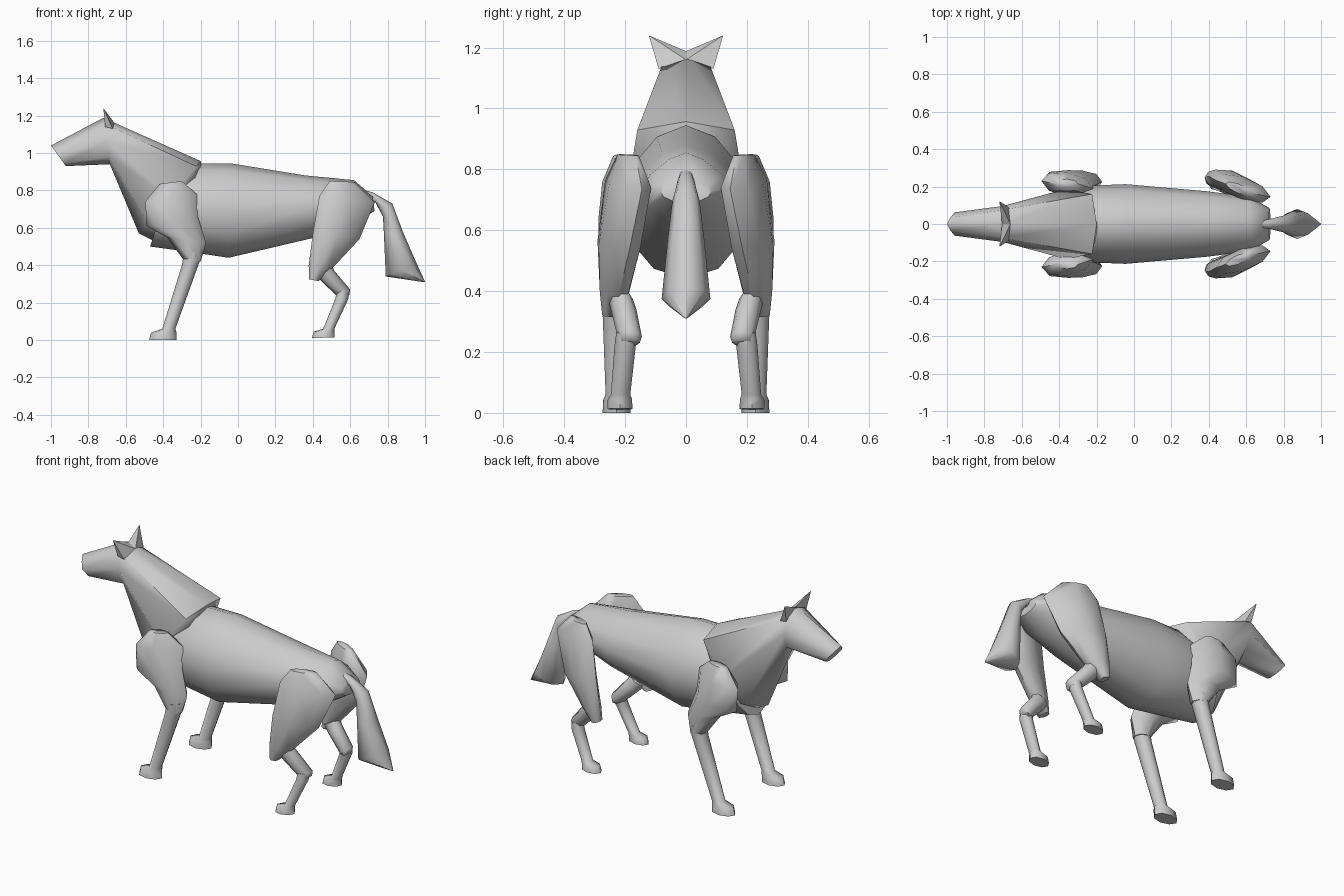
import bpy, bmesh
from math import sin, cos, pi, radians


def finish(name, bm, mirror=False, angle=60):
    bmesh.ops.recalc_face_normals(bm, faces=bm.faces)
    me = bpy.data.meshes.new(name)
    bm.to_mesh(me)
    bm.free()
    ob = bpy.data.objects.new(name, me)
    bpy.context.collection.objects.link(ob)
    bpy.ops.object.select_all(action='DESELECT')
    ob.select_set(True)
    bpy.context.view_layer.objects.active = ob
    bpy.ops.object.shade_smooth_by_angle(angle=radians(angle))
    if mirror:
        m = ob.modifiers.new("mirror", 'MIRROR')
        m.use_axis = (False, True, False)
        m.use_mirror_merge = False
    return ob


def power(v, e):
    return (1 if v >= 0 else -1) * abs(v) ** e


def loft(name, rings, n=8, mirror=False):
    """Each ring: x1, z1, x2, z2 (side-view ends), y centre, half width,
    then optional y skew (end 1 outward) and squareness of the end-1 half."""
    bm = bmesh.new()
    loops = []
    for x1, z1, x2, z2, y, w, *extra in rings:
        skew, e = (extra + [0, 1][len(extra):])
        loop = []
        for i in range(n):
            a = 2 * pi * i / n
            c, s = round(cos(a), 6), round(sin(a), 6)
            if c > 0:
                c, s = power(c, e), power(s, e)
            loop.append(bm.verts.new(((x1 + x2) / 2 + (x1 - x2) / 2 * c,
                                      y + w * s + skew * c,
                                      (z1 + z2) / 2 + (z1 - z2) / 2 * c)))
        loops.append(loop)
    for a, b in zip(loops, loops[1:]):
        for i in range(n):
            j = (i + 1) % n
            bm.faces.new((a[i], a[j], b[j], b[i]))
    bm.faces.new(loops[0])
    bm.faces.new(loops[-1][::-1])
    return finish(name, bm, mirror)


def hull(name, points, mirror=False):
    bm = bmesh.new()
    for p in points:
        bm.verts.new(p)
    bmesh.ops.convex_hull(bm, input=bm.verts[:])
    return finish(name, bm, mirror, 35)


# torso
loft("body", [
    (-0.34, 0.90, -0.47, 0.50, 0, 0.17),
    (-0.22, 0.945, -0.25, 0.47, 0, 0.205, 0, 1.15),
    (-0.04, 0.945, -0.05, 0.44, 0, 0.213, 0, 1.15),
    (0.36, 0.88, 0.42, 0.55, 0, 0.175, 0, 1.15),
    (0.62, 0.855, 0.62, 0.62, 0, 0.145, 0, 1.4),
    (0.72, 0.77, 0.73, 0.69, 0, 0.085)], n=12)

# head and neck, ending in a squared collar over the shoulders
loft("head_and_neck", [
    (-1.0, 1.04, -0.92, 0.93, 0, 0.062, 0, 1.7),
    (-0.72, 1.188, -0.685, 0.94, 0, 0.096, 0, 0.8),
    (-0.20, 0.957, -0.53, 0.57, 0, 0.187, 0, 0.45),
    (-0.19, 0.92, -0.45, 0.53, 0, 0.17)])

# ears
hull("ears", [(-0.72, 0.122, 1.24), (-0.705, 0.0, 1.188), (-0.66, 0.0, 1.16),
              (-0.67, 0.09, 1.13), (-0.71, 0.092, 1.14)], mirror=True)

# tail
loft("tail", [
    (0.64, 0.81, 0.66, 0.74, 0, 0.025),
    (0.72, 0.79, 0.735, 0.735, 0, 0.027),
    (0.825, 0.73, 0.775, 0.66, 0, 0.045),
    (0.885, 0.57, 0.78, 0.57, 0, 0.06),
    (0.955, 0.41, 0.79, 0.34, 0, 0.08),
    (1.0, 0.312, 0.99, 0.31, 0, 0.004)])

# front legs
loft("shoulders", [
    (-0.42, 0.835, -0.30, 0.85, 0.215, 0.025),
    (-0.495, 0.74, -0.22, 0.78, 0.21, 0.065, 0.02),
    (-0.49, 0.61, -0.215, 0.66, 0.22, 0.068, 0.015),
    (-0.38, 0.55, -0.17, 0.52, 0.225, 0.06),
    (-0.285, 0.42, -0.20, 0.42, 0.23, 0.045)], mirror=True)
loft("front_legs", [
    (-0.29, 0.46, -0.19, 0.48, 0.23, 0.045),
    (-0.30, 0.40, -0.205, 0.42, 0.232, 0.045),
    (-0.405, 0.06, -0.335, 0.06, 0.228, 0.036),
    (-0.465, 0.04, -0.33, 0.045, 0.228, 0.044),
    (-0.475, 0, -0.33, 0, 0.228, 0.046)], mirror=True)

# hind legs
loft("thighs", [
    (0.49, 0.85, 0.625, 0.845, 0.19, 0.025, 0.025),
    (0.435, 0.77, 0.73, 0.735, 0.19, 0.062, 0.045),
    (0.40, 0.57, 0.65, 0.54, 0.22, 0.065, 0.035),
    (0.378, 0.40, 0.51, 0.39, 0.235, 0.048, 0.015),
    (0.38, 0.325, 0.43, 0.315, 0.24, 0.035)], mirror=True)
loft("hind_shins", [
    (0.41, 0.35, 0.50, 0.40, 0.215, 0.04),
    (0.45, 0.31, 0.515, 0.37, 0.205, 0.042),
    (0.535, 0.23, 0.60, 0.27, 0.185, 0.04),
    (0.56, 0.22, 0.595, 0.24, 0.185, 0.033)], mirror=True)
loft("hind_feet", [
    (0.53, 0.27, 0.59, 0.26, 0.195, 0.034),
    (0.52, 0.22, 0.59, 0.22, 0.20, 0.035),
    (0.455, 0.06, 0.515, 0.06, 0.215, 0.032),
    (0.405, 0.045, 0.515, 0.045, 0.217, 0.04),
    (0.395, 0.01, 0.515, 0.015, 0.217, 0.041)], mirror=True)
